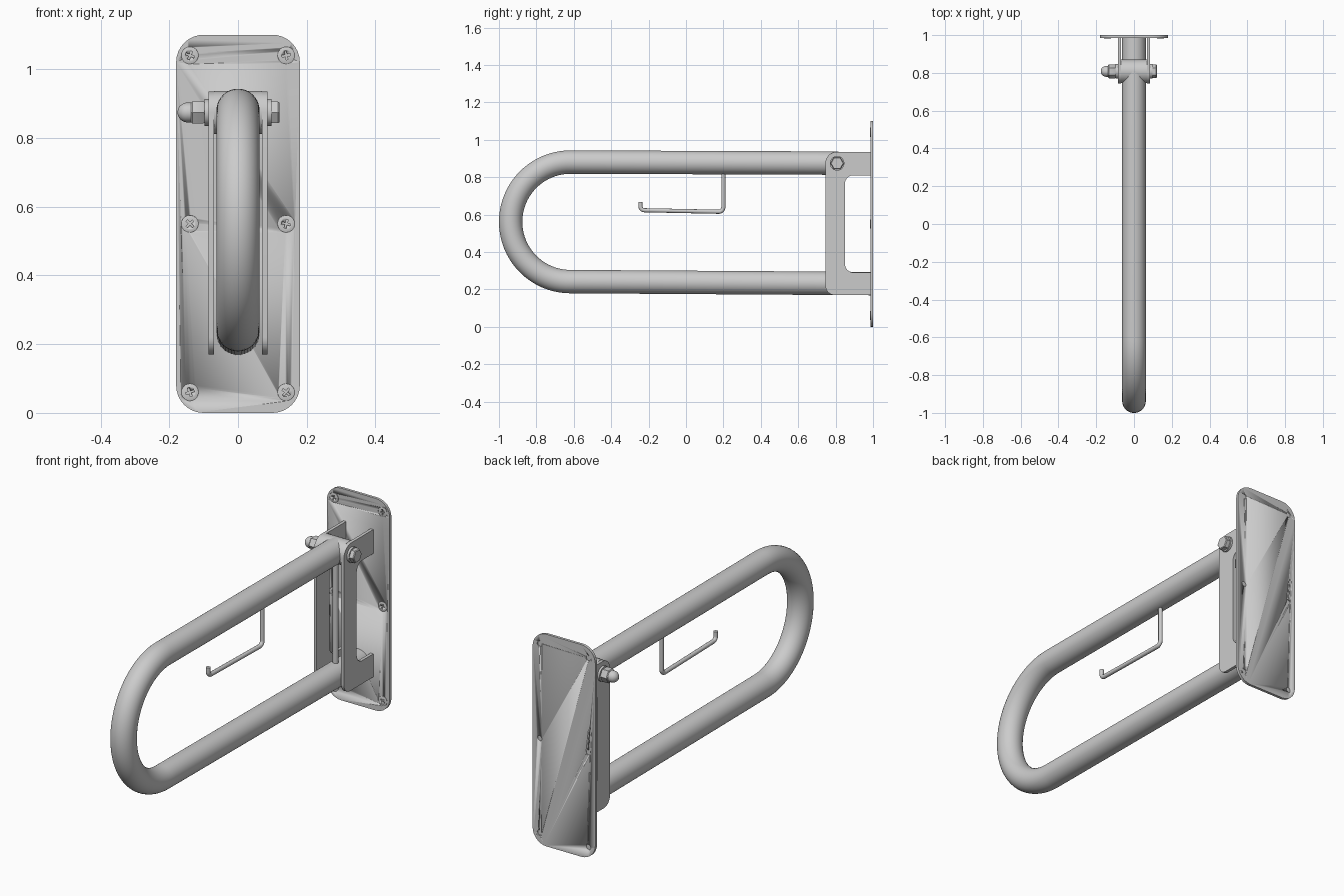
import bpy, bmesh
from math import sin, cos, pi, radians
from mathutils import Vector

cube = bpy.data.objects.get("Cube")
if cube:
    bpy.data.objects.remove(cube)

steel = bpy.data.materials.new("brushed grey metal")
steel.use_nodes = True
GREY = (0.6, 0.6, 0.6, 1)
steel.diffuse_color = GREY
steel.node_tree.nodes["Principled BSDF"].inputs["Base Color"].default_value = GREY


def finish(name, bm):
    """Turn a bmesh into a shaded object."""
    bmesh.ops.recalc_face_normals(bm, faces=bm.faces)
    mesh = bpy.data.meshes.new(name)
    bm.to_mesh(mesh)
    bm.free()
    mesh.materials.append(steel)
    ob = bpy.data.objects.new(name, mesh)
    bpy.context.collection.objects.link(ob)
    bpy.ops.object.select_all(action='DESELECT')
    ob.select_set(True)
    bpy.context.view_layer.objects.active = ob
    bpy.ops.object.shade_smooth_by_angle(angle=radians(35))
    return ob


def skin(name, rings):
    """Bridge equal rings of points and cap both ends."""
    bm = bmesh.new()
    loops = [[bm.verts.new(p) for p in ring] for ring in rings]
    n = len(loops[0])
    for a, b in zip(loops, loops[1:]):
        for i in range(n):
            j = (i + 1) % n
            bm.faces.new((a[i], a[j], b[j], b[i]))
    bm.faces.new(loops[0])
    bm.faces.new(loops[-1])
    return finish(name, bm)


def place(axis, t, u, v):
    return Vector((t, u, v)) if axis == 'x' else Vector((u, t, v))


def extrude(name, outline, axis, start, end):
    return skin(name, [[place(axis, t, u, v) for u, v in outline] for t in (start, end)])


def lathe(name, profile, axis, centre, sides=32):
    """Turn (radius, position) pairs around an x or y axis line."""
    turn = [2 * pi * (i + 0.5) / sides for i in range(sides)]
    return skin(name, [[place(axis, t, centre[0] + r * sin(a), centre[1] + r * cos(a))
                        for a in turn] for r, t in profile])


def rounded(corners, steps=8):
    """Round each (u, v, radius) right-angled corner of an outline."""
    out = []
    for i, (u, v, r) in enumerate(corners):
        p = Vector((u, v))
        before = (Vector(corners[i - 1][:2]) - p).normalized()
        after = (Vector(corners[(i + 1) % len(corners)][:2]) - p).normalized()
        if r == 0:
            out.append(p)
            continue
        middle = p + (before + after) * r
        for k in range(steps + 1):
            a = k / steps * pi / 2
            out.append(middle - after * r * cos(a) - before * r * sin(a))
    return out


def pipe(name, path, radius, sides):
    """Sweep a circle along a path lying in the plane x = 0."""
    pts = [Vector((0, y, z)) for y, z in path]
    rings = []
    for i, p in enumerate(pts):
        d = (pts[min(i + 1, len(pts) - 1)] - pts[max(i - 1, 0)]).normalized()
        side = Vector((0, -d.z, d.y))
        rings.append([p + radius * (Vector((cos(a), 0, 0)) + side * sin(a))
                      for a in (2 * pi * k / sides for k in range(sides))])
    return skin(name, rings)


def arc(cy, cz, r, start, end, steps):
    angles = [radians(start + (end - start) * k / steps) for k in range(steps + 1)]
    return [(cy + r * cos(a), cz + r * sin(a)) for a in angles]


def cut(target, cutter):
    mod = target.modifiers.new("cut", 'BOOLEAN')
    mod.operation = 'DIFFERENCE'
    mod.solver = 'EXACT'
    mod.object = cutter
    bpy.context.view_layer.objects.active = target
    bpy.ops.object.modifier_apply(modifier=mod.name)
    bpy.data.objects.remove(cutter)


# Wall plate with six countersunk screws
WALL, FACE = 1.0, 0.986
wall_plate = extrude("wall_plate", rounded([(-0.18, 0, 0.08), (0.18, 0, 0.08),
                     (0.18, 1.1, 0.08), (-0.18, 1.1, 0.08)]), 'y', FACE, WALL)
for row, z in enumerate((0.06, 0.55, 1.04)):
    for x in (-0.14, 0.14):
        cut(wall_plate, lathe("hole", [(0.026, FACE - 0.01), (0.026, FACE + 0.003),
                                       (0.014, FACE + 0.009), (0.014, WALL + 0.01)], 'y', (x, z)))
        screw = lathe("plate_screw", [(0.018, FACE - 0.003), (0.025, FACE - 0.001),
                                      (0.025, FACE + 0.003), (0.013, FACE + 0.009),
                                      (0.013, WALL - 0.004)], 'y', (x, z))
        # Cross-shaped driver recess
        w, l = 0.003, 0.013
        cross = []
        spin = radians(20 + 25 * row + (30 if x > 0 else 0))
        for q in range(4):
            a = spin + q * pi / 2
            for u, v in ((l, -w), (l, w), (w, w)):
                cross.append((x + u * cos(a) - v * sin(a), z + u * sin(a) + v * cos(a)))
        cut(screw, extrude("recess", cross, 'y', FACE - 0.02, FACE + 0.003))

# Pair of C-shaped bracket cheeks
cheek = rounded([(0.745, 0.17, 0.05), (FACE, 0.17, 0), (FACE, 0.29, 0), (0.85, 0.29, 0.045),
                 (0.85, 0.81, 0.045), (FACE, 0.81, 0), (FACE, 0.935, 0), (0.745, 0.935, 0.06)])
for side, name in ((1, "left_cheek"), (-1, "right_cheek")):
    extrude(name, cheek, 'x', side * 0.07, side * 0.086)

# Bent grab rail, pivot sleeve and inner strut
R = 0.0625
pipe("grab_rail", [(0.81, 0.875)] + arc(-0.618, 0.561, 0.3195, 90, 270, 40)
     + [(FACE, 0.231)], R, 40)
PIVOT = (0.808, 0.874)
lathe("pivot_sleeve", [(R, -0.07), (R, 0.07)], 'x', PIVOT, 40)
pipe("inner_strut", [(0.8, 0.25), (0.8, 0.85)], 0.014, 16)

# Pivot bolt: head, washers and domed nut
lathe("bolt_shank", [(0.02, -0.14), (0.02, 0.11)], 'x', PIVOT)
for side in (-1, 1):
    lathe("washer", [(0.039, side * 0.086), (0.039, side * 0.097)], 'x', PIVOT)
lathe("bolt_head", [(0.036, 0.097), (0.036, 0.117), (0.032, 0.121)], 'x', PIVOT, 6)
lathe("nut_hex", [(0.034, -0.097), (0.037, -0.101), (0.037, -0.133), (0.033, -0.137)],
      'x', PIVOT, 6)
dome = [(0.029 * cos(a), -0.147 - 0.029 * sin(a)) for a in (radians(k * 11) for k in range(9))]
lathe("nut_dome", [(0.029, -0.13)] + dome, 'x', PIVOT)

# Wire hook hanging under the upper rail
pipe("paper_hook", [(0.2, 0.85)] + arc(0.175, 0.64, 0.025, 0, -90, 8)
     + arc(-0.222, 0.645, 0.022, 270, 180, 8) + [(-0.244, 0.668)], 0.011, 16)
